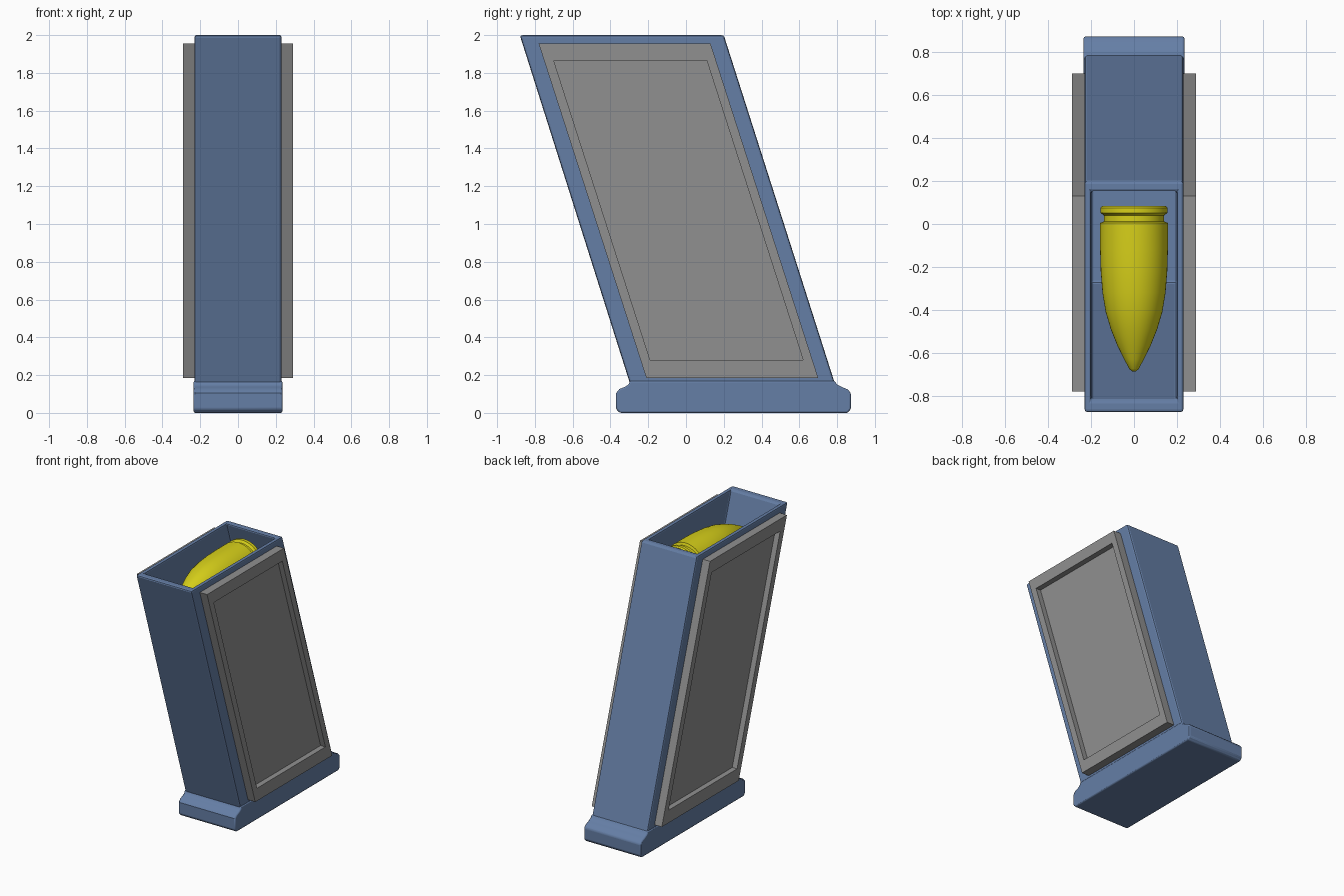
import bpy, bmesh, math
from mathutils import Vector

cube = bpy.data.objects.get("Cube")
if cube:
    bpy.data.objects.remove(cube, do_unlink=True)

LEAN = 0.32  # backward drift in y per unit of descent


def material(name, rgb):
    m = bpy.data.materials.new(name)
    m.use_nodes = True
    m.diffuse_color = (*rgb, 1)
    m.node_tree.nodes["Principled BSDF"].inputs["Base Color"].default_value = (*rgb, 1)
    return m


blue = material("steel_blue", (0.13, 0.21, 0.38))
grey = material("mid_grey", (0.28, 0.28, 0.28))
yellow = material("brass_yellow", (0.68, 0.63, 0.01))


def finish(bm, name, mat, bevel=0, smooth=False):
    bmesh.ops.recalc_face_normals(bm, faces=bm.faces)
    mesh = bpy.data.meshes.new(name)
    bm.to_mesh(mesh)
    bm.free()
    mesh.materials.append(mat)
    ob = bpy.data.objects.new(name, mesh)
    bpy.context.collection.objects.link(ob)
    if bevel:
        mod = ob.modifiers.new("soft_edges", "BEVEL")
        mod.width = bevel
        mod.segments = 2
        mod.limit_method = "ANGLE"
        mod.angle_limit = math.radians(40)
    if smooth:
        bpy.ops.object.select_all(action="DESELECT")
        ob.select_set(True)
        bpy.context.view_layer.objects.active = ob
        bpy.ops.object.shade_smooth_by_angle(angle=math.radians(35))
    return ob


def extrude_profile(points, x0, x1):
    """Side profile in (y, z), extruded from x0 to x1; returns the x1 face too."""
    bm = bmesh.new()
    face = bm.faces.new([bm.verts.new((x0, y, z)) for y, z in points])
    cap = bmesh.ops.extrude_face_region(bm, geom=[face], use_keep_orig=True)["geom"]
    moved = [v for v in cap if isinstance(v, bmesh.types.BMVert)]
    bmesh.ops.translate(bm, verts=moved, vec=(x1 - x0, 0, 0))
    return bm, next(f for f in cap if isinstance(f, bmesh.types.BMFace))


def inset_to(bm, face, corner):
    """Inset a face and move each new corner with the given function."""
    bmesh.ops.inset_region(bm, faces=[face], thickness=0.01)
    for v in face.verts:
        v.co = corner(v.co)


def sink(bm, face, vec):
    """Push a face inward, leaving walls behind it."""
    new = bmesh.ops.extrude_discrete_faces(bm, faces=[face])["faces"][0]
    bmesh.ops.translate(bm, verts=list(new.verts), vec=vec)


# Leaning hollow casing, open at the top
bm, _ = extrude_profile([(-0.88, 2), (0.2, 2), (0.79, 0.15), (-0.295, 0.15)], -0.23, 0.23)
bm.normal_update()
top = max(bm.faces, key=lambda f: f.calc_center_median().z)
inset_to(bm, top, lambda c: Vector((math.copysign(0.2, c.x), -0.82 if c.y < -0.3 else 0.15, 2)))
sink(bm, top, (0, LEAN * 1.7, -1.7))
finish(bm, "casing", blue, bevel=0.012)

# Foot plate with rounded ends that sweep up into the casing
front_end = [(-0.295, 0.17), (-0.305, 0.15), (-0.325, 0.137), (-0.352, 0.127),
             (-0.37, 0.105), (-0.37, 0.02), (-0.35, 0)]
back_end = [(0.855, 0), (0.873, 0.02), (0.873, 0.105), (0.855, 0.125),
            (0.825, 0.137), (0.8, 0.15), (0.785, 0.17)]
bm, _ = extrude_profile(front_end + back_end, -0.235, 0.235)
finish(bm, "foot_plate", blue, bevel=0.008, smooth=True)

# Framed side panels with a recessed field
outer = [(-0.78, 1.955), (0.13, 1.955), (0.7, 0.185), (-0.21, 0.185)]
inner = [(-0.7, 1.865), (0.11, 1.865), (0.62, 0.28), (-0.19, 0.28)]
for side, label in ((1, "left"), (-1, "right")):
    bm, cap = extrude_profile(outer, side * 0.22, side * 0.29)
    bm.normal_update()

    def corner(c):
        y, z = min(inner, key=lambda p: (p[0] - c.y) ** 2 + (p[1] - c.z) ** 2)
        return Vector((c.x, y, z))

    inset_to(bm, cap, corner)
    sink(bm, cap, (-side * 0.04, 0, 0))
    finish(bm, label + "_panel", grey)

# Cartridge lying in the opening: rim, groove, body and pointed nose (radius, y)
profile = [(0, 0.083), (0.148, 0.083), (0.157, 0.075), (0.157, 0.052), (0.14, 0.04),
           (0.14, 0.012), (0.158, 0.005), (0.158, -0.12), (0.155, -0.22),
           (0.147, -0.32), (0.132, -0.41), (0.108, -0.49), (0.078, -0.565),
           (0.046, -0.63), (0.022, -0.675), (0.01, -0.686), (0, -0.688)]
bm = bmesh.new()
verts = [bm.verts.new((r, y, 0)) for r, y in profile]
edges = [bm.edges.new(pair) for pair in zip(verts, verts[1:])]
bmesh.ops.spin(bm, geom=verts + edges, cent=(0, 0, 0), axis=(0, 1, 0),
               angle=math.tau, steps=48)
bmesh.ops.remove_doubles(bm, verts=bm.verts, dist=0.0005)
bmesh.ops.translate(bm, verts=bm.verts, vec=(0, 0, 1.81))
finish(bm, "cartridge", yellow, smooth=True)
